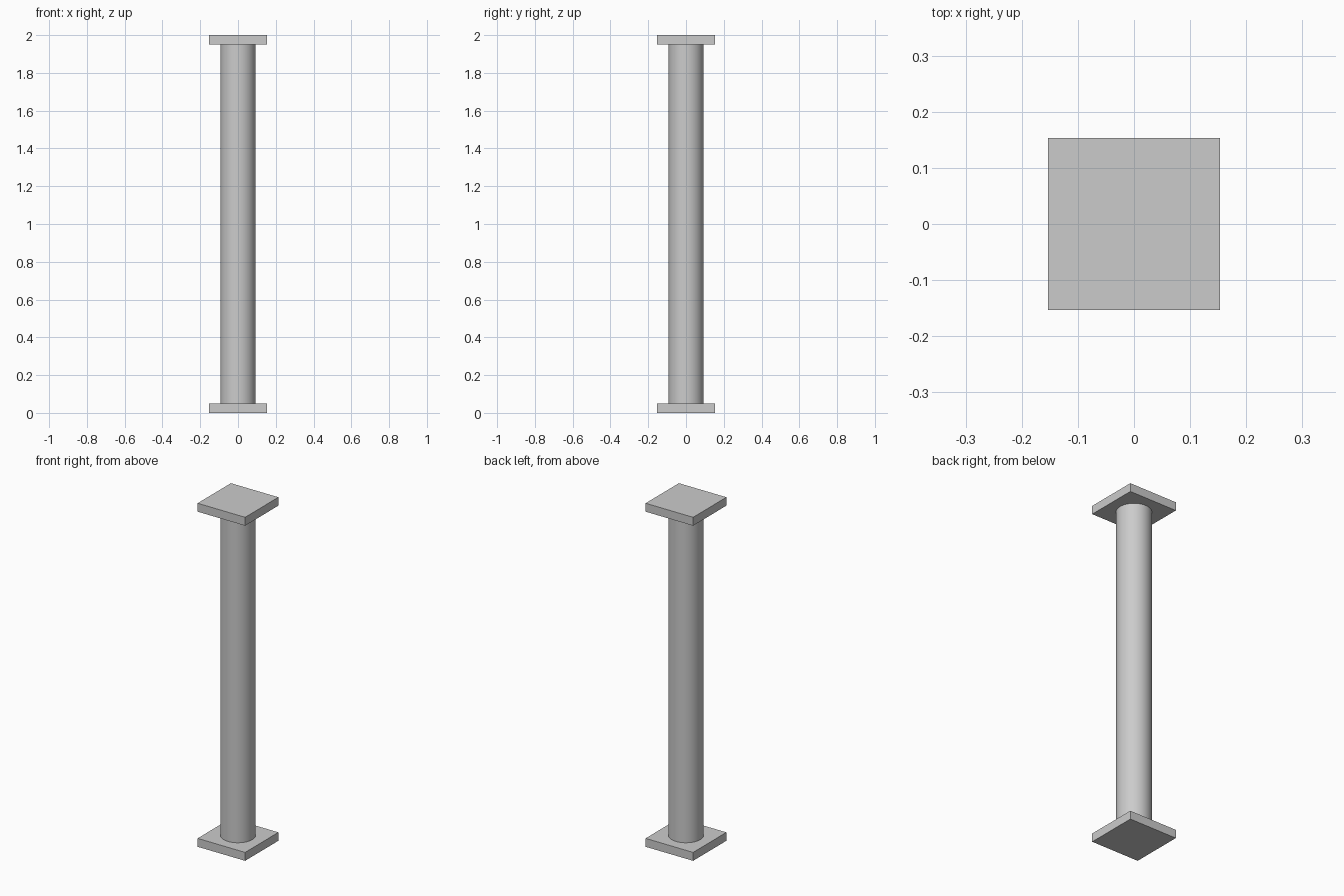
import bpy
import math

if "Cube" in bpy.data.objects:
    bpy.data.objects.remove(bpy.data.objects["Cube"])

HEIGHT = 2.0
PLATE_W = 0.306
PLATE_T = 0.049
SHAFT_R = 0.093


def plate(name, z):
    bpy.ops.mesh.primitive_cube_add(size=1, location=(0, 0, z))
    ob = bpy.context.object
    ob.name = name
    ob.scale = (PLATE_W, PLATE_W, PLATE_T)
    bpy.ops.object.transform_apply(location=False, rotation=False, scale=True)


# square plates at both ends
plate("base_plate", PLATE_T / 2)
plate("top_plate", HEIGHT - PLATE_T / 2)

# round shaft between the plates
bpy.ops.mesh.primitive_cylinder_add(vertices=48, radius=SHAFT_R,
                                    depth=HEIGHT - 2 * PLATE_T,
                                    location=(0, 0, HEIGHT / 2))
bpy.context.object.name = "column_shaft"
bpy.ops.object.shade_smooth_by_angle(angle=math.radians(30))
